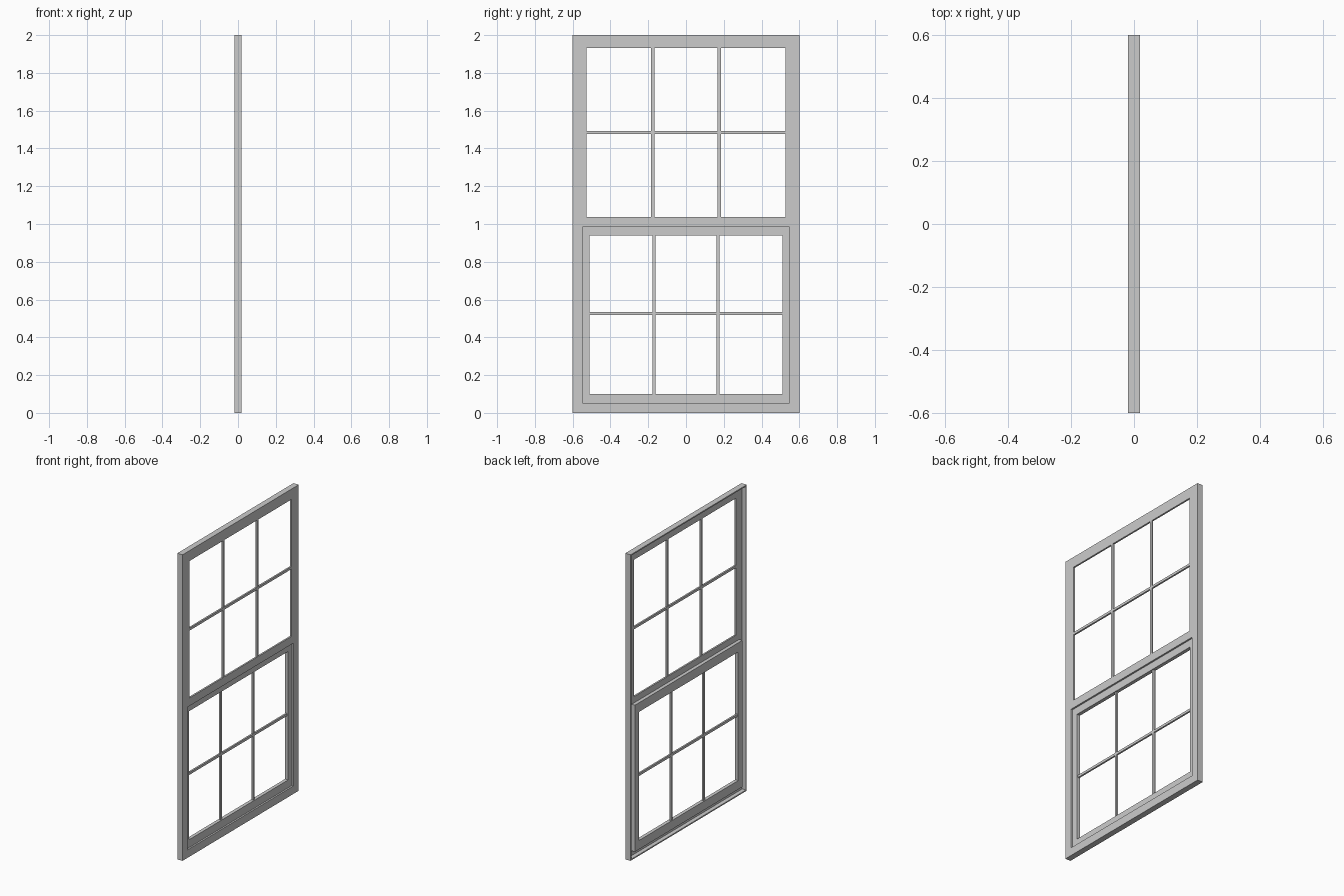
import bpy
import bmesh

cube = bpy.data.objects.get("Cube")
if cube:
    bpy.data.objects.remove(cube, do_unlink=True)

GREY = (0.6, 0.6, 0.6, 1)
paint = bpy.data.materials.new("grey_paint")
paint.diffuse_color = GREY
paint.use_nodes = True
paint.node_tree.nodes["Principled BSDF"].inputs["Base Color"].default_value = GREY


def finish(name, bm):
    bmesh.ops.recalc_face_normals(bm, faces=bm.faces)
    mesh = bpy.data.meshes.new(name)
    bm.to_mesh(mesh)
    bm.free()
    mesh.materials.append(paint)
    obj = bpy.data.objects.new(name, mesh)
    bpy.context.collection.objects.link(obj)
    return obj


def ring(name, outer, inner, depth):
    """Rectangular frame; outer and inner are (half width, bottom, top)."""
    bm = bmesh.new()
    loops = []
    for (w, lo, hi) in (outer, inner):
        for x in depth:
            corners = ((-w, lo), (w, lo), (w, hi), (-w, hi))
            loops.append([bm.verts.new((x, y, z)) for y, z in corners])
    a, b, c, d = loops
    for p, q in ((a, b), (b, d), (d, c), (c, a)):
        for i in range(4):
            j = (i + 1) % 4
            bm.faces.new((p[i], p[j], q[j], q[i]))
    return finish(name, bm)


def bar(name, depth, ys, zs):
    bm = bmesh.new()
    bmesh.ops.create_cube(bm, size=1)
    for v in bm.verts:
        v.co = [lo + (c + 0.5) * (hi - lo)
                for c, (lo, hi) in zip(v.co, (depth, ys, zs))]
    return finish(name, bm)


def muntins(prefix, opening, depth, y, z, half=0.008):
    """Two uprights and one cross bar dividing an opening into six panes."""
    w, lo, hi = opening
    for side, s in (("left", 1), ("right", -1)):
        bar(f"{prefix}_{side}_upright", depth, (s * y - half, s * y + half), (lo, hi))
    bar(f"{prefix}_cross_bar", depth, (-w, w), (z - half, z + half))


FACE = (0.008, 0.019)
UPPER = (0.527, 1.037, 1.932)
LOWER = (0.512, 0.1, 0.94)

# Thin casing wall around the whole window
ring("outer_casing", (0.6, 0, 2), (0.592, 0.008, 1.992), (-0.019, 0.019))

# Flat front surround, with the upper panes set into it
ring("upper_surround", (0.6, 0.985, 2), UPPER, FACE)
for side, s in (("left", 1), ("right", -1)):
    bar(f"lower_{side}_stile", FACE, sorted((s * 0.547, s * 0.6)), (0, 0.985))
bar("lower_sill", FACE, (-0.547, 0.547), (0, 0.052))
muntins("upper", UPPER, FACE, 0.176, 1.485)

# Lower sash sliding behind the surround
ring("lower_sash", (0.555, 0.042, 1.0), LOWER, (-0.019, 0.004))
muntins("lower", LOWER, (-0.014, -0.003), 0.169, 0.525)
